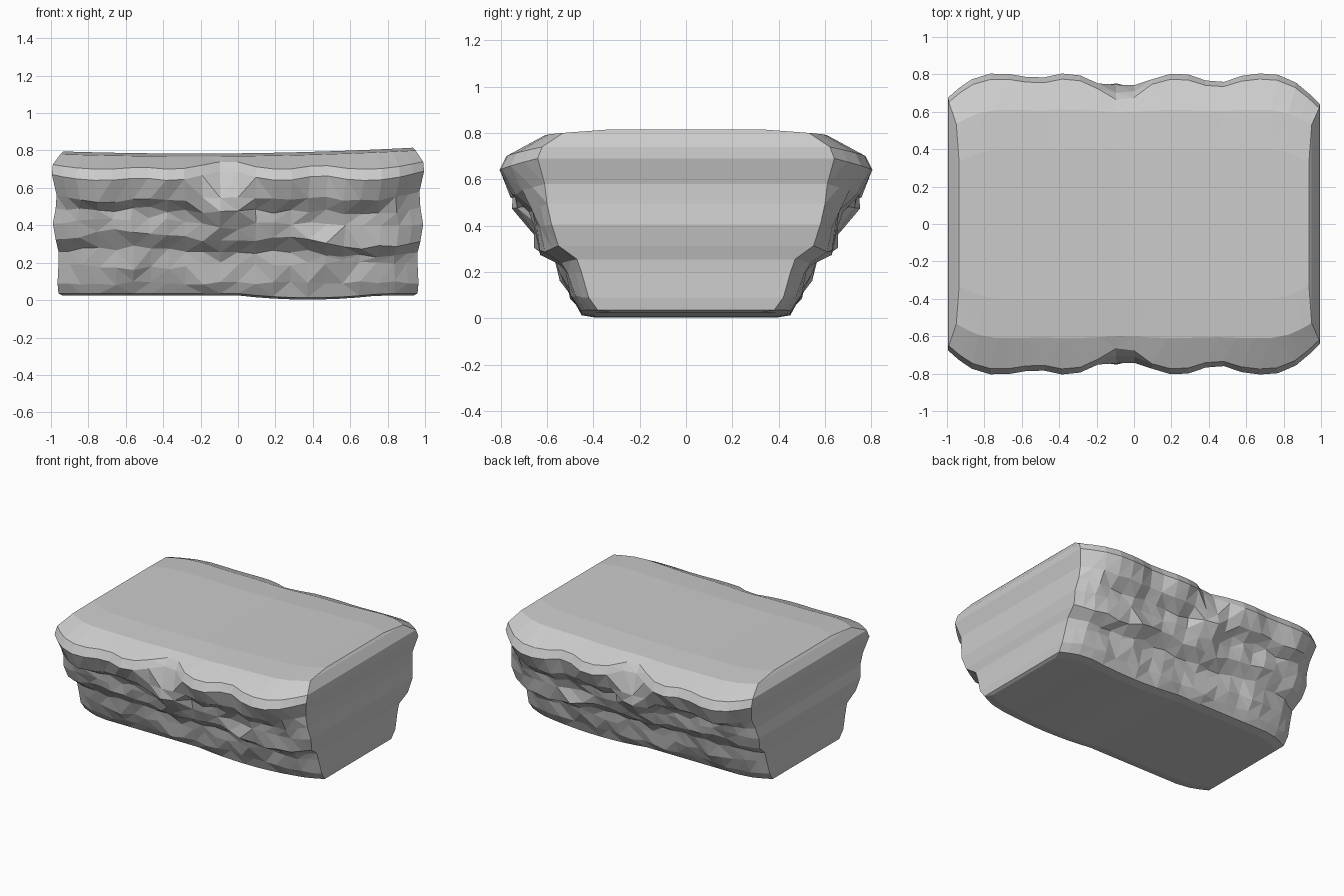
import bpy, bmesh, random

if "Cube" in bpy.data.objects:
    bpy.data.objects.remove(bpy.data.objects["Cube"])
random.seed(4)


def bump(x, centre, width):
    """Rounded hump, 1 at the centre and 0 beyond the width."""
    return max(0, 1 - ((x - centre) / width) ** 2)


# overhanging lobes of the top lip: centre, half width
lobes = [(-.73, .34), (-.37, .24), (.235, .24), (.69, .30)]

# ledge lines, bottom to top: height, depth, lobe lift, lobe bulge, half length
rows = [
    (.025, .39, 0, 0, .94),
    (.035, .45, 0, 0, .96),
    (.09, .49, 0, 0, .965),
    (.19, .52, 0, 0, .96),
    (.26, .54, 0, 0, .96),
    (.325, .62, 0, 0, .975),
    (.41, .65, 0, 0, .99),
    (.50, .67, -.03, 0, .975),
    (.58, .68, -.05, .07, .97),
    (.69, .71, -.05, .095, .995),
    (.74, .69, -.04, .085, .99),
    (.77, .60, 0, .01, .95),
    (.785, .40, 0, 0, .935),
]
nose = {6: .03, 7: .11, 8: .09, 9: -.01, 10: -.03}    # central boss depth
wave = {3: -.02, 4: .02, 5: .045, 6: .02, 7: .015}    # sway of the lower ledges
half = 10
top = len(rows) - 1


def ledge_point(r, s):
    """Position on ledge line r at s, from -1 to 1 along the block."""
    z, y, lift, bulge, length = rows[r]
    lobe = max(bump(s, c, w) for c, w in lobes)
    boss = max(0, 1 - abs(s + .07) / .16)
    end = max(0, abs(s) - .8) / .2
    z += lift * lobe + wave.get(r, 0) * (bump(s, -.6, .35) - bump(s, .7, .35))
    y += bulge * lobe + nose.get(r, 0) * boss - .07 * end ** 1.5
    if r in (6, 7, 8):
        z -= .04 * boss
    if r < 2:                      # underside sinks on the right
        z -= .022 * bump(s, .4, .4)
    if r > 10:                     # top dishes slightly and tilts
        z += .02 * s * s + .01 * s
    if r in (3, 4, 5):             # chipped knobs on the lower ledge
        y += .03 * (bump(s, -.6, .15) + bump(s, .48, .13))
    if abs(s) < .9 and 1 < r < 9:
        z += random.uniform(-.012, .012)
        y += random.uniform(-.012, .012)
    return s * length, y, z


# columns are closer together towards the ends
stations = [-.94, -1, .94, 1] + [-.87 + 1.74 * i / 18 for i in range(19)]
stations.sort()
n = len(stations)

bm = bmesh.new()
front, back = [], []
for r in range(len(rows)):
    pts = [ledge_point(r, s) for s in stations]
    front.append([bm.verts.new((x, -y, z)) for x, y, z in pts])
    back.append([bm.verts.new(p) for p in pts])

for r in range(top):
    # craggy front and its mirrored back
    for side in (front, back):
        for c in range(n - 1):
            bm.faces.new((side[r][c], side[r][c + 1], side[r + 1][c + 1], side[r + 1][c]))
    # flat ends
    for c in (0, n - 1):
        bm.faces.new((front[r][c], front[r + 1][c], back[r + 1][c], back[r][c]))
# top and underside
for r in (0, top):
    for c in range(n - 1):
        bm.faces.new((front[r][c], front[r][c + 1], back[r][c + 1], back[r][c]))

bmesh.ops.recalc_face_normals(bm, faces=bm.faces)
bmesh.ops.triangulate(bm, faces=bm.faces, quad_method='SHORT_EDGE')
mesh = bpy.data.meshes.new("rock_ledge")
bm.to_mesh(mesh)
bm.free()
bpy.context.collection.objects.link(bpy.data.objects.new("rock_ledge", mesh))
